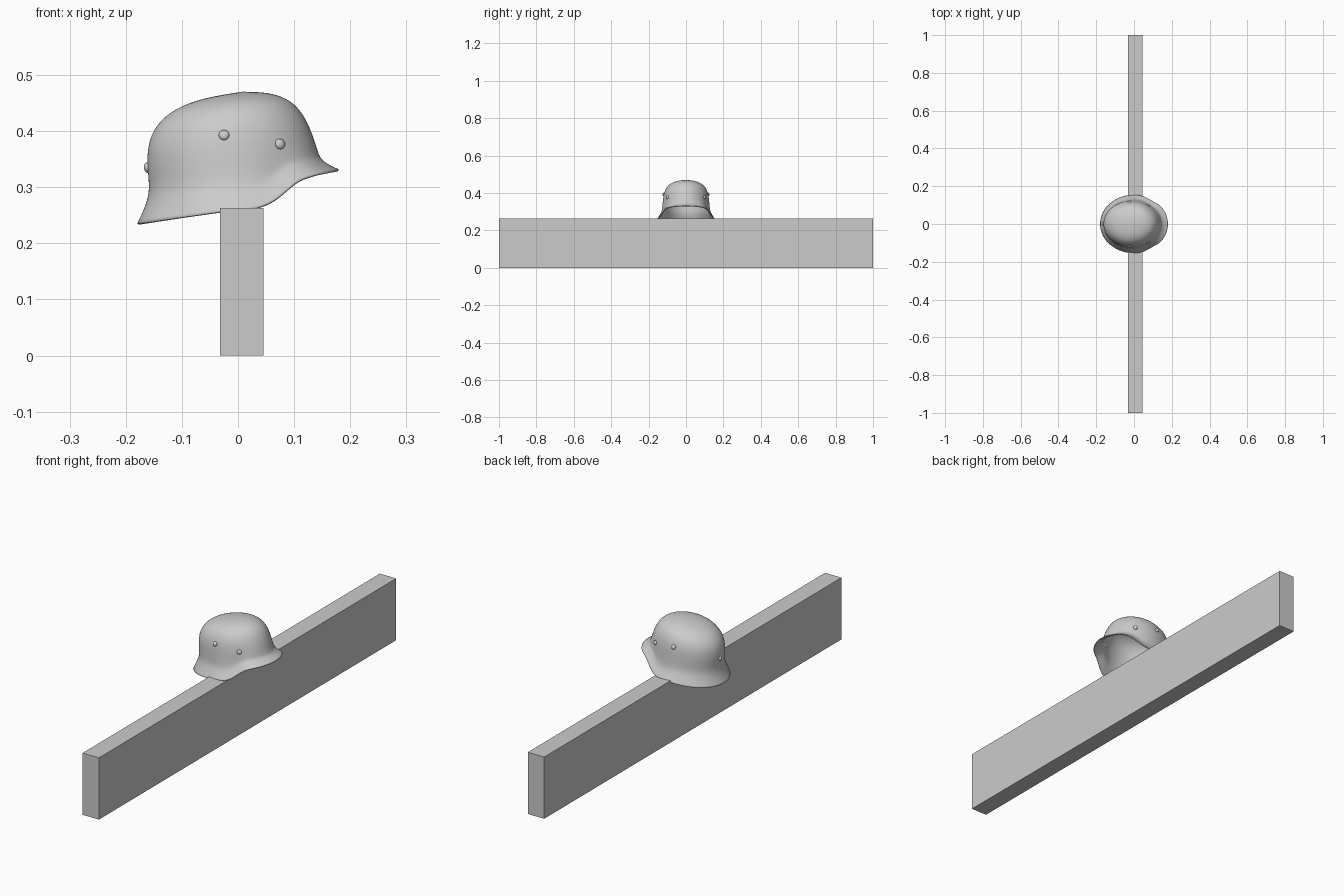
import bpy, bmesh, math
from mathutils import Vector
from mathutils.bvhtree import BVHTree

if "Cube" in bpy.data.objects:
    bpy.data.objects.remove(bpy.data.objects["Cube"])

SEG = 48

# Rings from crown to rim: back x, back z, front x, front z, half width, side drop
RINGS = [
    (-0.062, 0.459, 0.062, 0.468, 0.056, 0.0),
    (-0.112, 0.441, 0.096, 0.454, 0.090, 0.0),
    (-0.143, 0.415, 0.117, 0.430, 0.110, 0.0),
    (-0.159, 0.385, 0.131, 0.400, 0.120, 0.0),
    (-0.163, 0.350, 0.139, 0.375, 0.124, 0.15),
    (-0.159, 0.310, 0.145, 0.357, 0.127, 0.5),
    (-0.159, 0.288, 0.149, 0.350, 0.131, 0.8),
    (-0.167, 0.262, 0.160, 0.341, 0.143, 0.95),
    (-0.180, 0.235, 0.180, 0.332, 0.155, 1.0),
]
# Height of the lower edge along x
RIM = [(-0.18, 0.235), (-0.10, 0.247), (-0.03, 0.257), (0.035, 0.263), (0.06, 0.271),
       (0.085, 0.293), (0.105, 0.312), (0.14, 0.324), (0.18, 0.332)]


def rim_z(x):
    for (x0, z0), (x1, z1) in zip(RIM, RIM[1:]):
        if x <= x1:
            return z0 + (z1 - z0) * (x - x0) / (x1 - x0)
    return RIM[-1][1]


def add_object(name, bm):
    mesh = bpy.data.meshes.new(name)
    bm.to_mesh(mesh)
    for p in mesh.polygons:
        p.use_smooth = True
    ob = bpy.data.objects.new(name, mesh)
    bpy.context.collection.objects.link(ob)
    return ob


# Helmet shell
bm = bmesh.new()
rings = []
for xb, zb, xf, zf, w, drop in RINGS:
    ring = []
    for i in range(SEG):
        u = 2 * math.pi * i / SEG
        t = (1 + math.cos(u)) / 2
        x = xb + (xf - xb) * t
        rx = -0.18 + 0.36 * t
        pinch = 1 - 0.07 * drop * math.exp(-((rx - 0.10) / 0.035) ** 2)
        y = w * math.sin(u) * pinch
        z = zb + (zf - zb) * t + drop * (rim_z(rx) - (0.235 + 0.097 * t))
        ring.append(bm.verts.new((x, y, z)))
    rings.append(ring)
apex = bm.verts.new((0.01, 0, 0.471))
for i in range(SEG):
    j = (i + 1) % SEG
    bm.faces.new((rings[0][i], rings[0][j], apex))
    for up, low in zip(rings, rings[1:]):
        bm.faces.new((low[i], low[j], up[j], up[i]))
bm.normal_update()
tree = BVHTree.FromBMesh(bm)
helmet = add_object("helmet_shell", bm)
bm.free()
sub = helmet.modifiers.new("smooth", 'SUBSURF')
sub.levels = sub.render_levels = 2
sol = helmet.modifiers.new("thickness", 'SOLIDIFY')
sol.thickness = 0.004
sol.offset = -1


# Domed rivets seated on the shell
def rivet(name, origin, direction):
    hit, normal, _, _ = tree.ray_cast(Vector(origin), Vector(direction))
    b = bmesh.new()
    bmesh.ops.create_uvsphere(b, u_segments=24, v_segments=12, radius=0.0095)
    bmesh.ops.scale(b, vec=(1, 1, 0.65), verts=b.verts)
    ob = add_object(name, b)
    b.free()
    ob.location = hit
    ob.rotation_euler = normal.to_track_quat('Z', 'Y').to_euler()


for side, label in ((-1, "right"), (1, "left")):
    rivet("vent_rivet_" + label, (-0.025, side, 0.393), (0, -side, 0))
    rivet("front_rivet_" + label, (0.075, side, 0.377), (0, -side, 0))
rivet("rear_rivet", (-1, 0, 0.335), (1, 0, 0))

# Long beam under the helmet
bpy.ops.mesh.primitive_cube_add(size=1, location=(0.0065, 0, 0.1315))
beam = bpy.context.object
beam.name = "beam"
beam.scale = (0.077, 2, 0.263)
